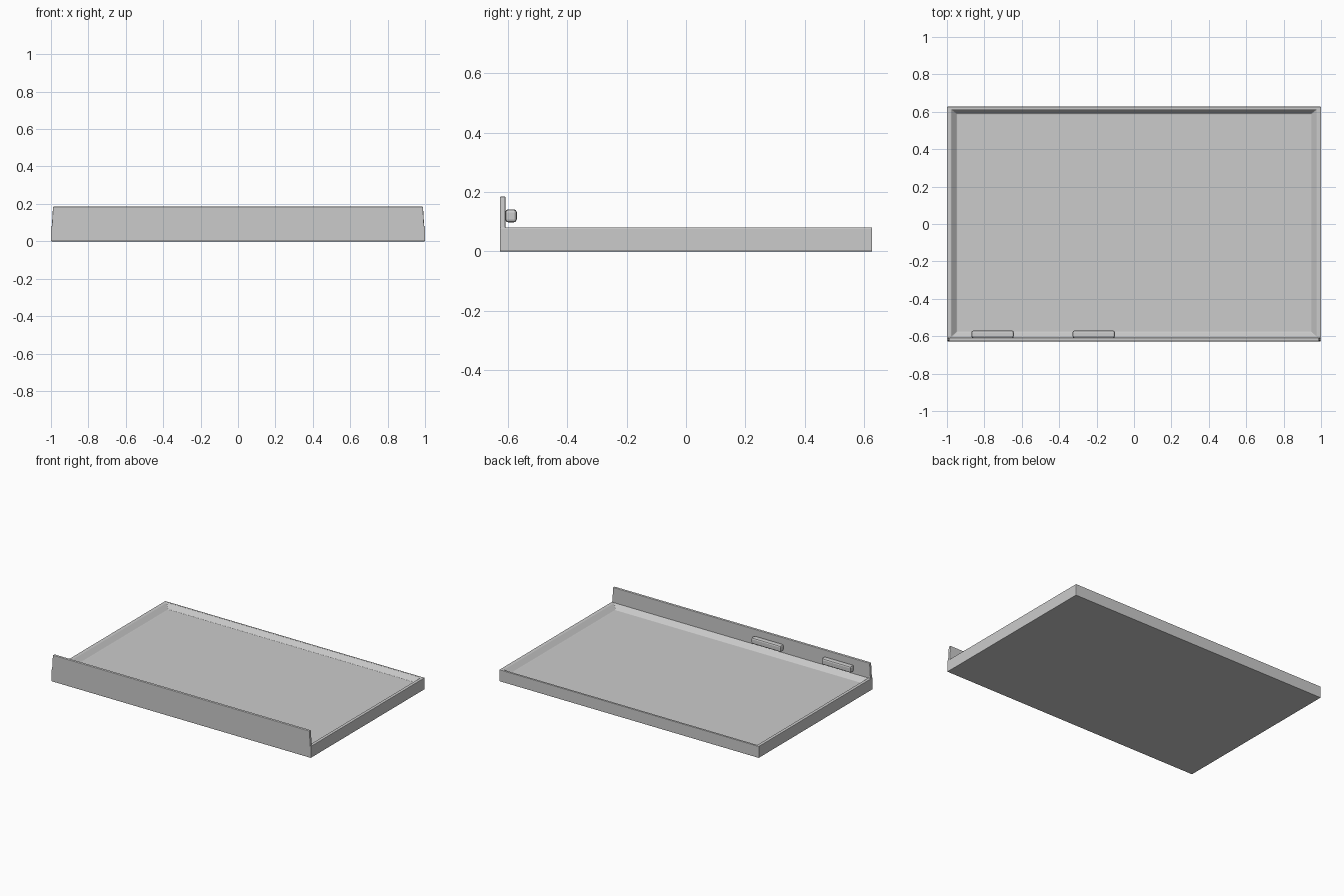
import bpy, bmesh

if "Cube" in bpy.data.objects:
    bpy.data.objects.remove(bpy.data.objects["Cube"])


def finish(name, bm, bevel, segments=2):
    bmesh.ops.recalc_face_normals(bm, faces=bm.faces)
    mesh = bpy.data.meshes.new(name)
    bm.to_mesh(mesh)
    bm.free()
    obj = bpy.data.objects.new(name, mesh)
    bpy.context.collection.objects.link(obj)
    mod = obj.modifiers.new("soft_edges", 'BEVEL')
    mod.width = bevel
    mod.segments = segments
    return obj


def stacked(name, loops, bevel, segments=2):
    """Skin rectangles given as (half_x, y_front, y_back, z) and cap both ends."""
    bm = bmesh.new()
    rings = [[bm.verts.new((x, y, z)) for x, y in
              ((-hx, y0), (hx, y0), (hx, y1), (-hx, y1))]
             for hx, y0, y1, z in loops]
    for a, b in zip(rings, rings[1:]):
        for i in range(4):
            j = (i + 1) % 4
            bm.faces.new((a[i], a[j], b[j], b[i]))
    bm.faces.new(rings[0])
    bm.faces.new(rings[-1])
    return finish(name, bm, bevel, segments)


# Shallow tray: flat base, upright outside, sloping inner rim down to the floor
stacked("tray", [
    (1.0, -0.627, 0.627, 0.0),
    (1.0, -0.627, 0.627, 0.081),
    (0.979, -0.607, 0.613, 0.081),
    (0.947, -0.578, 0.588, 0.05),
], 0.003)

# Raised front panel, narrowing slightly toward the top
stacked("front_panel", [
    (0.996, -0.627, -0.608, 0.07),
    (0.989, -0.627, -0.608, 0.185),
], 0.004)

# Two chunky bevelled grips on the inside of the front panel
for name, x in (("left_grip", -0.756), ("right_grip", -0.215)):
    grip = stacked(name, [
        (0.1135, -0.609, -0.57, 0.098),
        (0.1135, -0.609, -0.57, 0.142),
    ], 0.01)
    grip.location.x = x
